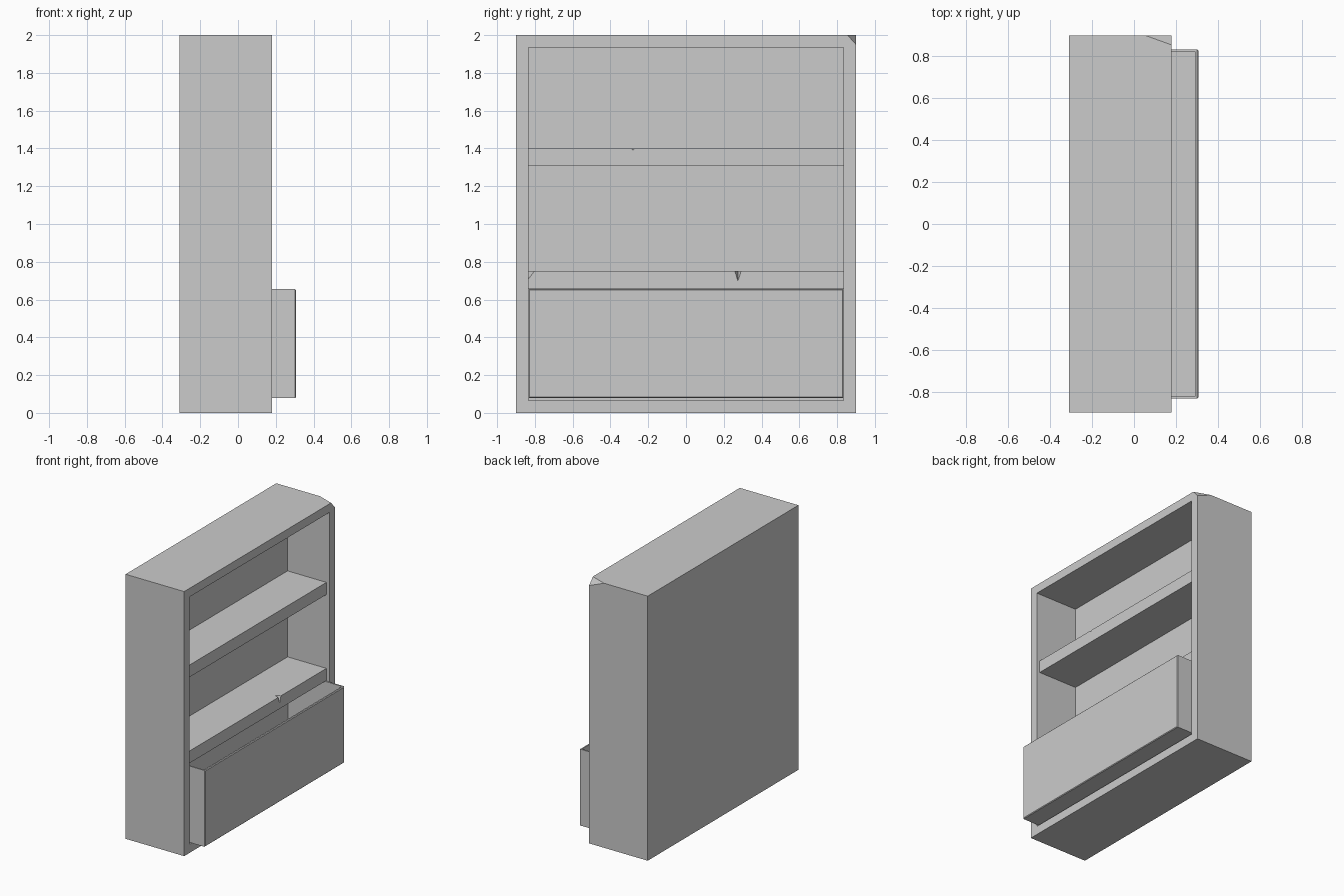
import bpy, bmesh
from mathutils import Vector

if "Cube" in bpy.data.objects:
    bpy.data.objects.remove(bpy.data.objects["Cube"])


def finish(name, bm):
    bmesh.ops.recalc_face_normals(bm, faces=bm.faces)
    me = bpy.data.meshes.new(name)
    bm.to_mesh(me)
    bm.free()
    ob = bpy.data.objects.new(name, me)
    bpy.context.collection.objects.link(ob)
    return ob


def box(lo, hi):
    bm = bmesh.new()
    lo, hi = Vector(lo), Vector(hi)
    bmesh.ops.create_cube(bm, size=1)
    for v in bm.verts:
        v.co = (lo + hi) / 2 + v.co * (hi - lo)
    bm.normal_update()
    return bm


def face_toward(bm, d):
    bm.normal_update()
    d = Vector(d)
    return max((f for f in bm.faces if f.normal.dot(d) > 0.99), key=lambda f: f.calc_area())


def hollow(bm, direction, wall, depth):
    # inset one face and sink it to make an open box
    f = face_toward(bm, direction)
    bmesh.ops.inset_region(bm, faces=[f], thickness=wall, use_even_offset=True)
    r = bmesh.ops.extrude_discrete_faces(bm, faces=[f])
    bmesh.ops.translate(bm, vec=-Vector(direction) * depth, verts=r["faces"][0].verts)


def chip(target, name, points):
    # convex chunk knocked out of a part
    bm = bmesh.new()
    for p in points:
        bm.verts.new(p)
    bmesh.ops.convex_hull(bm, input=bm.verts)
    cutter = finish(name, bm)
    cutter.hide_render = True
    m = target.modifiers.new("chip", "BOOLEAN")
    m.operation, m.solver, m.object = "DIFFERENCE", "EXACT", cutter
    bpy.context.view_layer.objects.active = target
    bpy.ops.object.modifier_apply(modifier=m.name)
    bpy.data.objects.remove(cutter)


# case: one block with a deep recess facing +x, top corner broken off
bm = box((-0.31, -0.9, 0), (0.18, 0.9, 2))
hollow(bm, (1, 0, 0), 0.065, 0.35)
case = finish("bookcase_body", bm)
chip(case, "corner_chip", [(0.055, 0.9, 2), (0.18, 0.855, 2), (0.18, 0.9, 1.95), (0.2, 0.907, 2.01)])

# two shelves, each with a small notch in the front edge
for name, z, y, w, d in (("lower_shelf", 0.75, 0.275, 0.018, 0.055),
                         ("upper_shelf", 1.4, -0.28, 0.014, 0.012)):
    shelf = finish(name, box((-0.17, -0.838, z - 0.092), (0.155, 0.838, z)))
    chip(shelf, name + "_notch", [(0.157, y - w, z + 0.002), (0.157, y + w, z + 0.002),
                                  (0.157, y, z - d), (0.155 - d * 0.7, y, z + 0.002)])
    if name == "lower_shelf":
        chip(shelf, "shelf_end_chip", [(0.157, -0.8, z + 0.002), (0.157, -0.84, z - 0.05),
                                       (0.08, -0.84, z + 0.002), (0.17, -0.85, z + 0.02)])

# open-topped drawer, pulled out, with a fine bevel round its front
bm = box((-0.168, -0.834, 0.078), (0.307, 0.834, 0.655))
front = face_toward(bm, (1, 0, 0))
bmesh.ops.bevel(bm, geom=list(front.edges), offset=0.005, segments=1, affect="EDGES")
hollow(bm, (0, 0, 1), 0.01, 0.56)
finish("drawer", bm)
